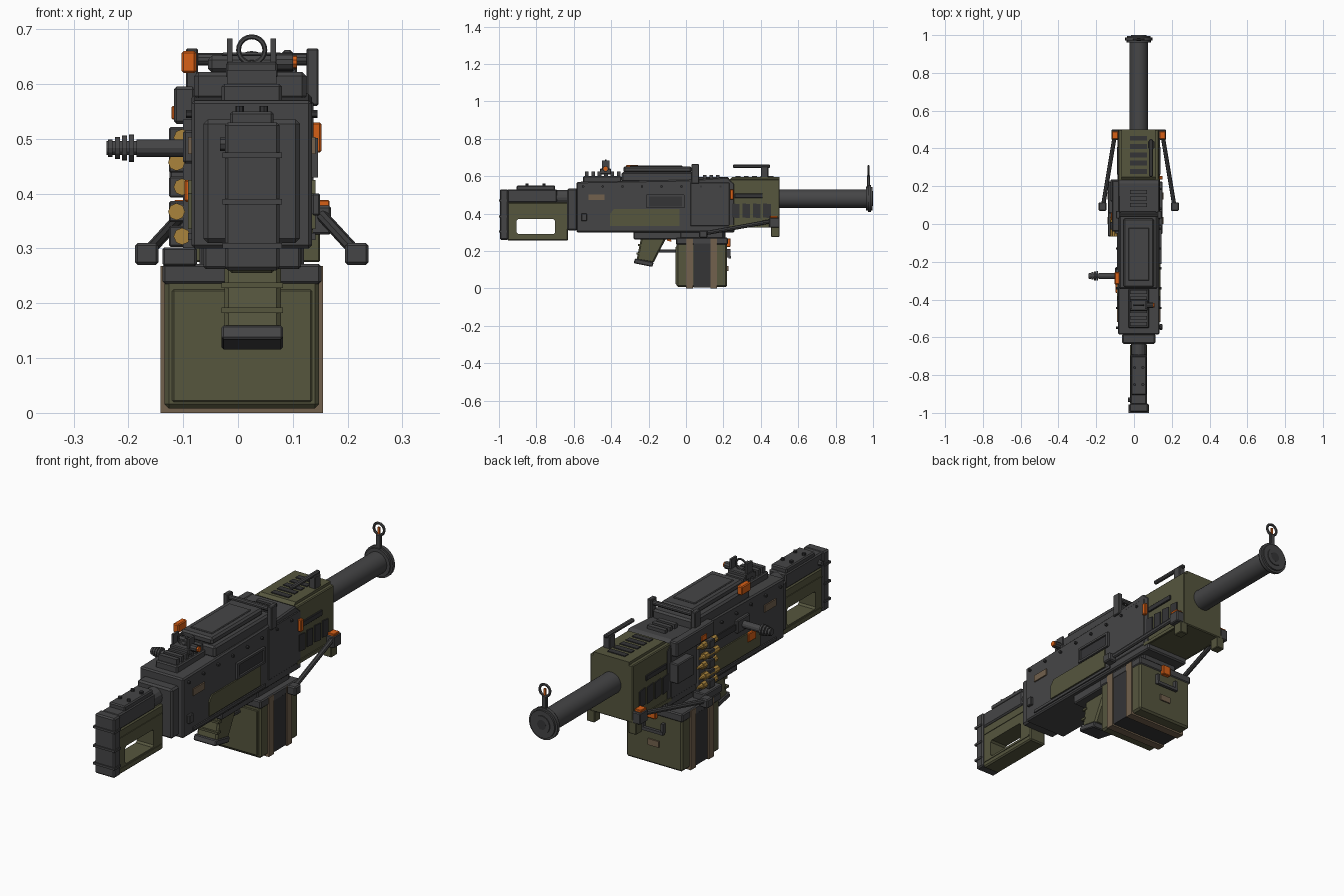
import bpy, bmesh, math
from mathutils import Vector

if "Cube" in bpy.data.objects:
    bpy.data.objects.remove(bpy.data.objects["Cube"])

def material(name, rgb):
    m = bpy.data.materials.new(name)
    m.diffuse_color = (*rgb, 1)
    m.use_nodes = True
    m.node_tree.nodes["Principled BSDF"].inputs["Base Color"].default_value = m.diffuse_color
    return m

GREY = material("gunmetal grey", (.060, .060, .062))
DARK = material("dark grey", (.035, .035, .037))
OLIVE = material("olive green", (.092, .092, .048))
TAN = material("tan strap", (.17, .12, .075))
ORANGE = material("orange accent", (.68, .115, .008))
BRASS = material("brass", (.40, .23, .045))
CX = .025   # x of the bore line

def finish(name, bm, mat, bevel=0):
    bmesh.ops.recalc_face_normals(bm, faces=bm.faces)
    if bevel:
        bmesh.ops.bevel(bm, geom=bm.edges[:], offset=bevel, segments=1, affect='EDGES', profile=.5)
    me = bpy.data.meshes.new(name)
    bm.to_mesh(me)
    bm.free()
    me.materials.append(mat)
    ob = bpy.data.objects.new(name, me)
    bpy.context.collection.objects.link(ob)
    return ob

def prism(name, pts, x0, x1, mat, bevel=0):
    """Side profile of (y, z) points pulled from x0 to x1."""
    bm = bmesh.new()
    f = bm.faces.new([bm.verts.new((x0, y, z)) for y, z in pts])
    ex = bmesh.ops.extrude_face_region(bm, geom=[f])
    bmesh.ops.translate(bm, vec=(x1 - x0, 0, 0), verts=[v for v in ex['geom'] if isinstance(v, bmesh.types.BMVert)])
    return finish(name, bm, mat, bevel)

def box(name, x, y, z, mat, bevel=0):
    return prism(name, [(y[0], z[0]), (y[1], z[0]), (y[1], z[1]), (y[0], z[1])], x[0], x[1], mat, bevel)

def cyl(name, p0, p1, r, mat, sides=12, r2=None):
    p0, p1 = Vector(p0), Vector(p1)
    bm = bmesh.new()
    bmesh.ops.create_cone(bm, cap_ends=True, segments=sides, radius1=r, radius2=r if r2 is None else r2, depth=(p1 - p0).length)
    ob = finish(name, bm, mat)
    ob.data.transform((p1 - p0).to_track_quat('Z', 'Y').to_matrix().to_4x4())
    ob.location = (p0 + p1) / 2
    if sides >= 20:
        for p in ob.data.polygons:
            p.use_smooth = len(p.vertices) == 4
    return ob

def ring(name, y, z, r, t, mat):
    bpy.ops.mesh.primitive_torus_add(location=(CX, y, z), rotation=(math.pi / 2, 0, 0), major_radius=r,
                                     minor_radius=t, major_segments=20, minor_segments=6)
    ob = bpy.context.object
    ob.name = name
    ob.data.materials.append(mat)

def cut(ob, cutter):
    m = ob.modifiers.new("cut", 'BOOLEAN')
    m.operation, m.object, m.solver = 'DIFFERENCE', cutter, 'EXACT'
    cutter.hide_render = True
    bpy.context.view_layer.objects.active = ob
    bpy.ops.object.modifier_apply(modifier=m.name)
    bpy.data.objects.remove(cutter)

# Stock: butt pad, skeleton body, cheek rest
box("butt_pad", (-.024, .076), (-.995, -.95), (.26, .53), GREY, .006)
for z in (.305, .385, .47):
    box("butt_pad_rib", (-.028, .08), (-1, -.955), (z - .005, z + .005), GREY)
stock = box("stock_body", (-.017, .067), (-.955, -.63), (.255, .46), OLIVE, .006)
cut(stock, box("stock_hole_cutter", (-.2, .2), (-.905, -.70), (.29, .37), OLIVE, .008))
box("stock_top", (-.018, .068), (-.955, -.69), (.46, .53), GREY, .006)
cyl("stock_tube", (CX, -.70, .487), (CX, -.62, .487), .04, GREY, 16)
box("cheek_rest", (-.015, .065), (-.905, -.70), (.525, .55), GREY, .005)
for y in (-.85, -.76):
    for x in (.003, .047):
        cyl("cheek_bolt", (x, y, .545), (x, y, .56), .008, DARK, 8)
cyl("sling_button", (-.033, -.93, .49), (-.015, -.93, .49), .012, GREY, 8)
for z in (.42, .28):
    box("stock_trim", (-.02, .07), (-.95, -.64), (z - .003, z + .003), OLIVE)

# Receiver
box("receiver_end_plate", (-.063, .113), (-.635, -.58), (.31, .535), GREY, .008)
prism("receiver", [(-.585, .30), (.26, .30), (.26, .56), (.22, .595), (0, .58), (-.585, .57)], -.085, .135, GREY, .006)
box("receiver_front_shroud", (-.088, .138), (.02, .235), (.33, .57), GREY, .006)
box("receiver_underside", (-.063, .115), (-.28, .21), (.262, .305), GREY, .005)
for x0, x1, s in ((-.091, -.084, -1), (.134, .141, 1)):
    prism("olive_side_panel", [(-.405, .335), (-.035, .335), (-.035, .425), (-.385, .425), (-.405, .40)], x0, x1, OLIVE)
    box("tan_tag", (x0, x1), (-.52, -.437), (.472, .503), TAN)
    box("lower_side_rail", (x0, x1), (-.52, .0), (.315, .328), GREY)
    xf = x1 if s > 0 else x0
    for i in range(8):
        y = -.55 + i * .105
        cyl("receiver_bolt", (xf - .008 * s, y, .545), (xf + .004 * s, y, .545), .007, DARK, 6)
# Ejection port frame on the right
box("port_cover", (.134, .138), (-.20, -.02), (.438, .492), DARK)
for z in (.434, .496):
    box("port_frame_bar", (.134, .146), (-.21, -.01), (z - .005, z + .005), GREY)
for y in (-.205, -.015):
    box("port_frame_end", (.134, .146), (y - .006, y + .006), (.43, .5), GREY)
box("orange_side_catch", (-.098, -.084), (-.365, -.31), (.385, .425), ORANGE, .003)
box("orange_selector", (.135, .152), (.235, .255), (.475, .53), ORANGE, .003)
box("side_lever", (.135, .15), (-.56, -.53), (.36, .40), GREY, .003)

# Top cover with hinge and latch
box("top_cover", (-.08, .125), (-.345, .065), (.57, .622), GREY, .008)
box("top_cover_plate", (-.055, .105), (-.335, .03), (.62, .652), GREY, .008)
box("top_cover_ridge", (-.03, .08), (-.30, -.02), (.65, .657), GREY, .003)
cyl("hinge_pin", (-.09, .05, .645), (.14, .05, .645), .011, GREY, 10)
for x in (-.095, .125):
    box("hinge_lug", (x, x + .022), (.03, .07), (.56, .665), GREY, .003)
box("orange_cover_latch", (-.103, -.076), (-.32, -.255), (.62, .66), ORANGE, .004)

# Rear sight on its slotted base
box("sight_base", (-.03, .08), (-.55, -.345), (.565, .60), GREY, .005)
for i in range(6):
    y = -.53 + i * .034
    box("sight_rail_tooth", (-.02, .07), (y - .01, y + .01), (.595, .625), GREY)
box("rear_sight_block", (-.022, .072), (-.46, -.40), (.61, .64), GREY, .004)
ring("rear_sight_ring", -.43, .662, .024, .0045, GREY)
for x in (-.015, .064):
    box("rear_sight_wing", (x - .005, x + .005), (-.45, -.41), (.63, .683), GREY)
cyl("sight_knob", (.07, -.43, .64), (.10, -.43, .64), .016, GREY, 10)
cyl("orange_knob_cap", (.10, -.43, .64), (.108, -.43, .64), .012, ORANGE, 10)

# Charging handle on the left
box("handle_mount", (-.10, -.08), (-.32, -.23), (.455, .515), GREY, .004)
cyl("charging_rod", (-.185, -.275, .483), (-.09, -.275, .483), .016, GREY, 12)
cyl("charging_core", (-.24, -.275, .483), (-.18, -.275, .483), .013, GREY, 12)
for i, r in enumerate((.016, .020, .023, .025)):
    x = -.233 + i * .013
    cyl("charging_knob_ridge", (x - .0045, -.275, .483), (x + .0045, -.275, .483), r, GREY, 12)
box("charging_slot", (-.09, -.084), (-.23, -.02), (.47, .497), DARK)

# Handguard with side and top vents
prism("handguard", [(.225, .325), (.50, .325), (.50, .585), (.23, .585), (.20, .55)], -.083, .132, OLIVE, .004)
prism("handguard_upper", [(.23, .58), (.50, .58), (.50, .597), (.25, .597)], -.065, .115, OLIVE)
for x0, x1 in ((-.087, -.08), (.13, .137)):
    for i in range(4):
        y = .245 + i * .056
        prism("side_vent", [(y, .38), (y + .042, .375), (y + .042, .45), (y, .455)], x0, x1, DARK)
    box("upper_side_vent", (x0 - .002, x1 + .002), (.26, .41), (.483, .507), DARK, .002)
    box("lower_trim", (x0, x1), (.23, .50), (.325, .34), OLIVE)
for i in range(5):
    y = .265 + i * .044
    box("top_vent", (-.02, .068), (y, y + .026), (.594, .601), DARK)
for i in range(3):
    box("front_top_rib", (-.02, .07), (.09 + i * .035, .11 + i * .035), (.575, .607), GREY)

# Carry handle
box("carry_handle_post", (.075, .108), (.40, .44), (.59, .652), GREY, .003)
box("carry_handle_bar", (.08, .10), (.25, .45), (.645, .662), GREY, .005)

# Barrel, muzzle and front sight
cyl("barrel", (CX, .45, .48), (CX, .99, .48), .049, GREY, 24)
for y0, y1, r in ((.962, .972, .064), (.972, .988, .072), (.988, .996, .062)):
    cyl("muzzle_disc", (CX, y0, .48), (CX, y1, .48), r, GREY, 24)
cyl("muzzle_lip", (CX, .99, .48), (CX, 1, .48), .04, GREY, 20)
cyl("bore", (CX, .99, .48), (CX, 1.0005, .48), .022, DARK, 16)
box("front_sight_post", (.013, .037), (.968, .984), (.54, .605), GREY, .003)
ring("front_sight_ring", .976, .628, .026, .006, GREY)
box("front_sight_blade", (.020, .030), (.972, .98), (.60, .636), ORANGE)

# Folded bipod, one leg on each side
for s in (-1, 1):
    def px(d):
        return CX + s * d
    box("bipod_lug", sorted((px(.085), px(.125))), (.455, .50), (.275, .33), OLIVE, .003)
    box("bipod_pivot", sorted((px(.105), px(.145))), (.445, .50), (.325, .378), GREY, .004)
    box("orange_pivot_cap", sorted((px(.11), px(.142))), (.45, .49), (.376, .388), ORANGE, .002)
    cyl("bipod_leg", (px(.128), .46, .36), (px(.188), .10, .295), .011, GREY, 8)
    box("bipod_foot", sorted((px(.17), px(.213))), (.07, .115), (.27, .31), GREY, .005)

# Pistol grip and trigger
prism("grip", [(-.265, .15), (-.175, .135), (-.09, .30), (-.235, .30)], -.025, .078, OLIVE, .008)
prism("grip_cap", [(-.28, .135), (-.18, .115), (-.172, .14), (-.272, .16)], -.03, .082, GREY, .004)
for t in (.25, .55, .8):
    y, z = -.268 + .03 * t, .15 + .15 * t
    box("grip_ridge", (-.03, .082), (y - .005, y + .02), (z - .005, z + .005), OLIVE)
box("trigger_guard", (.0, .05), (-.16, -.04), (.193, .208), GREY, .003)
prism("trigger", [(-.085, .30), (-.105, .30), (-.10, .255), (-.078, .25)], .012, .038, ORANGE)

# Ammunition box with lid, straps and latch
box("ammo_box", (-.134, .148), (-.05, .22), (.008, .245), OLIVE, .008)
box("box_centre_band", (-.137, .151), (.04, .13), (.005, .24), DARK)
box("box_front_panel", (-.12, .135), (-.055, -.04), (.02, .225), OLIVE, .003)
box("box_lid", (-.138, .152), (-.054, .224), (.235, .272), GREY, .005)
box("box_mount", (-.07, .12), (-.03, .20), (.265, .305), GREY, .004)
for y in (0, .13):
    box("tan_strap", (-.141, .155), (y, y + .037), (0, .268), TAN)
box("box_orange_latch", (-.012, .03), (.215, .238), (.222, .268), ORANGE, .003)
for x in (-.045, .055):
    box("box_handle_end", (x - .006, x + .006), (.215, .238), (.165, .21), GREY)
box("box_handle", (-.051, .061), (.226, .24), (.16, .174), GREY)
box("box_tag", (-.02, .035), (.215, .226), (.092, .12), TAN)

# Feed chute and cartridge belt on the left
box("chute_base", (-.138, -.075), (-.065, .06), (.268, .302), GREY, .004)
box("chute_back", (-.10, -.08), (-.05, .05), (.295, .535), GREY)
box("feed_block", (-.117, -.078), (-.04, .23), (.527, .595), GREY, .005)
box("feed_side_plate", (-.125, -.08), (.12, .235), (.41, .50), GREY, .004)
box("orange_feed_catch", (-.121, -.09), (.02, .06), (.535, .56), ORANGE, .002)
for i in range(5):
    x, z = (-.102 if i % 2 == 0 else -.112), .322 + i * .045
    cyl("cartridge_case", (x, -.065, z), (x, .035, z), .0155, BRASS, 8)
    cyl("cartridge_tip", (x, .035, z), (x, .065, z), .012, BRASS, 8, .004)
    box("belt_link", (-.126, -.085), (-.03, .01), (z - .019, z + .019), GREY, .003)
